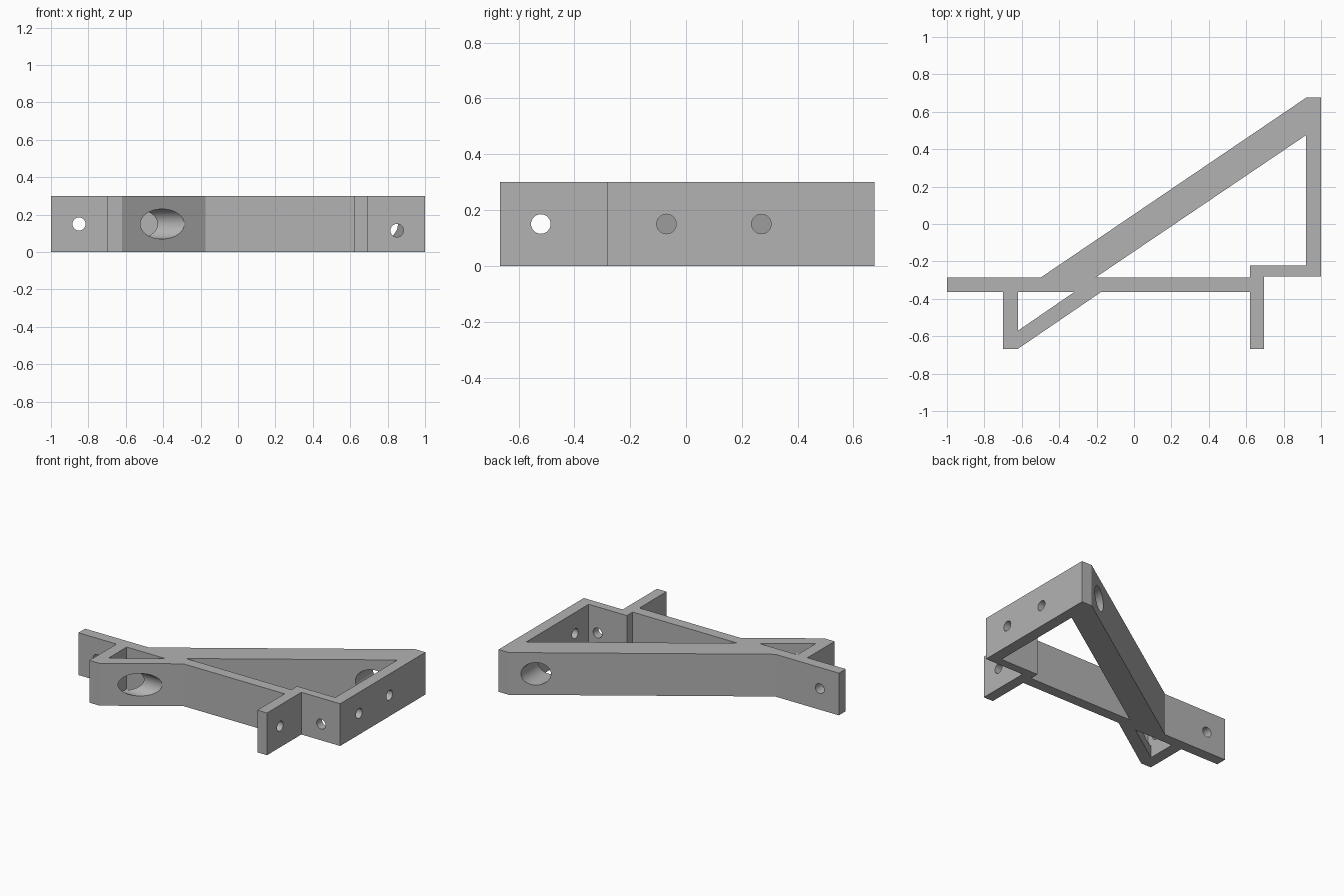
import bpy, bmesh
from math import pi
from mathutils import Matrix

cube = bpy.data.objects.get("Cube")
if cube:
    bpy.data.objects.remove(cube, do_unlink=True)

HEIGHT = 0.3
MID = HEIGHT / 2
SMALL, LARGE = 0.035, 0.08

grey = bpy.data.materials.new("matte grey")
grey.use_nodes = True
grey.diffuse_color = (0.45, 0.45, 0.45, 1)
grey.node_tree.nodes["Principled BSDF"].inputs["Base Color"].default_value = grey.diffuse_color


def make_object(name, bm):
    bmesh.ops.recalc_face_normals(bm, faces=bm.faces)
    mesh = bpy.data.meshes.new(name)
    bm.to_mesh(mesh)
    bm.free()
    mesh.materials.append(grey)
    obj = bpy.data.objects.new(name, mesh)
    bpy.context.collection.objects.link(obj)
    return obj


def prism(name, points, bottom, top):
    bm = bmesh.new()
    face = bm.faces.new([bm.verts.new((x, y, bottom)) for x, y in points])
    side = bmesh.ops.extrude_face_region(bm, geom=[face])["geom"]
    verts = [v for v in side if isinstance(v, bmesh.types.BMVert)]
    bmesh.ops.translate(bm, verts=verts, vec=(0, 0, top - bottom))
    return make_object(name, bm)


def drill(axis, start, end, across, z, radius):
    """Cylinder cutter along x or y, from start to end."""
    centre = (start + end) / 2
    if axis == "X":
        place = Matrix.Translation((centre, across, z)) @ Matrix.Rotation(pi / 2, 4, "Y")
    else:
        place = Matrix.Translation((across, centre, z)) @ Matrix.Rotation(pi / 2, 4, "X")
    bm = bmesh.new()
    bmesh.ops.create_cone(bm, cap_ends=True, segments=48, radius1=radius,
                          radius2=radius, depth=end - start, matrix=place)
    return make_object("drill_cutter", bm)


# Bracket outline: long arm, diagonal brace, end plate and two legs
outline = [(-1, -0.287), (-0.5, -0.287), (0.92, 0.675), (1, 0.675), (1, -0.282),
           (0.695, -0.282), (0.695, -0.667), (0.62, -0.667), (0.62, -0.363),
           (-0.175, -0.363), (-0.62, -0.667), (-0.70, -0.667), (-0.70, -0.363),
           (-1, -0.363)]
bracket = prism("bracket_frame", outline, 0, HEIGHT)

# Triangular openings
large_opening = [(-0.207, -0.287), (0.92, 0.475), (0.92, -0.222), (0.62, -0.222), (0.62, -0.287)]
small_opening = [(-0.62, -0.363), (-0.318, -0.363), (-0.62, -0.57)]
cutters = [prism("opening_cutter", shape, -0.1, HEIGHT + 0.1)
           for shape in (large_opening, small_opening)]

# Screw holes and wide tool access holes
cutters += [
    drill("X", -0.75, -0.58, -0.52, MID, SMALL),    # short leg
    drill("X", 0.55, 0.75, -0.52, MID, SMALL),      # long leg
    drill("X", 0.85, 1.1, -0.07, MID, SMALL),       # end plate
    drill("X", 0.85, 1.1, 0.27, MID, SMALL),
    drill("Y", -0.45, -0.2, -0.85, MID, SMALL),     # arm tip
    drill("Y", -0.35, -0.15, 0.85, 0.115, SMALL),   # step plate
    drill("X", -0.62, -0.2, -0.52, MID, LARGE),     # access to short leg
    drill("Y", 0.2, 0.8, 0.775, MID, LARGE),        # access to step plate
]

bpy.ops.object.select_all(action="DESELECT")
bpy.context.view_layer.objects.active = bracket
bracket.select_set(True)
for cutter in cutters:
    cut = bracket.modifiers.new("cut", "BOOLEAN")
    cut.operation = "DIFFERENCE"
    cut.solver = "EXACT"
    cut.object = cutter
    bpy.ops.object.modifier_apply(modifier=cut.name)
    bpy.data.objects.remove(cutter, do_unlink=True)

bpy.ops.object.shade_smooth_by_angle(angle=pi / 6)
